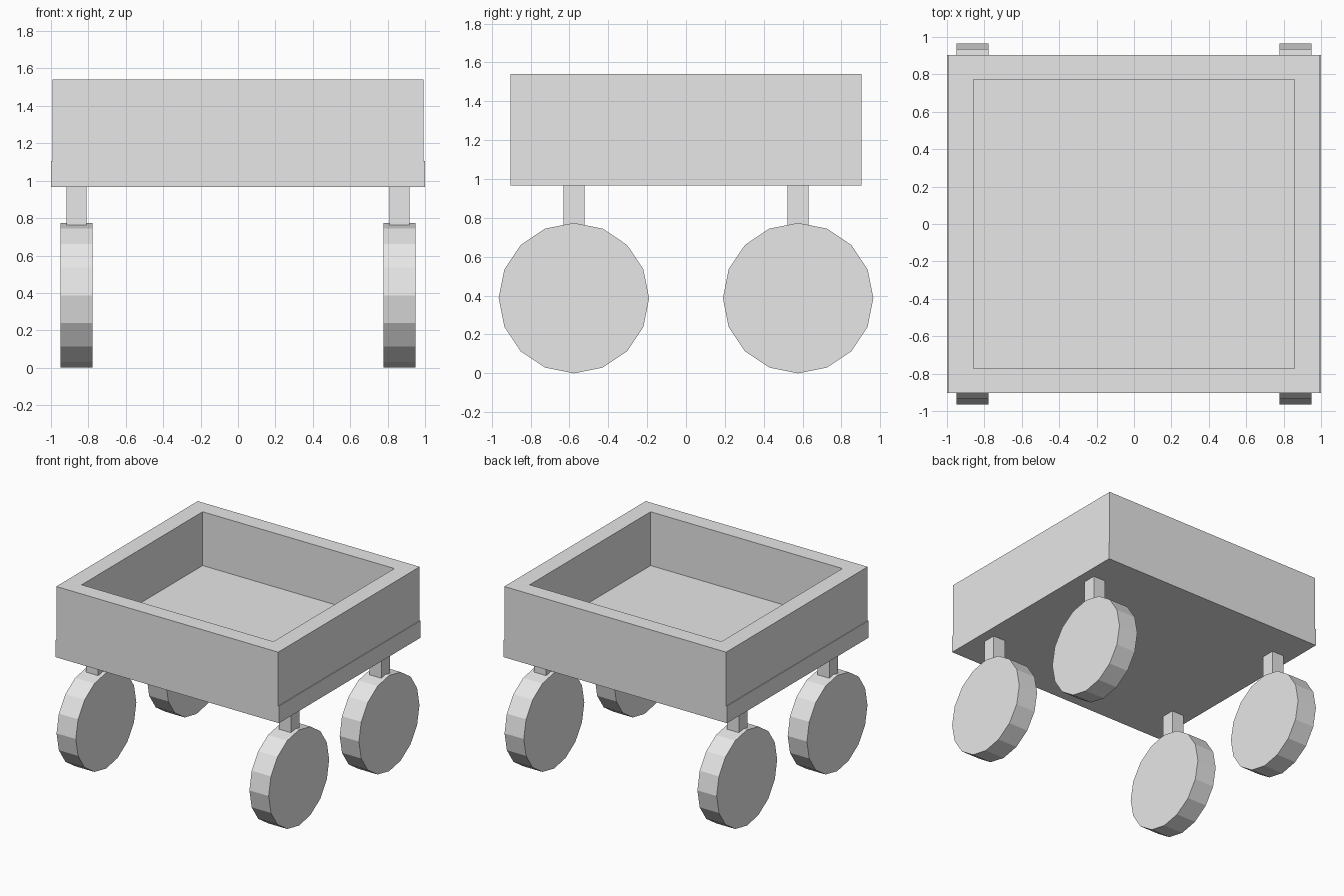
import bpy
import bmesh
import math
from mathutils import Matrix, Vector

if "Cube" in bpy.data.objects:
    bpy.data.objects.remove(bpy.data.objects["Cube"], do_unlink=True)

grey = bpy.data.materials.new("light grey")
grey.use_nodes = True
grey.diffuse_color = (0.8, 0.8, 0.8, 1)
grey.node_tree.nodes["Principled BSDF"].inputs["Base Color"].default_value = (0.8, 0.8, 0.8, 1)


def finish(bm, name):
    """Turn a bmesh into a named, flat-shaded object."""
    bmesh.ops.recalc_face_normals(bm, faces=bm.faces)
    mesh = bpy.data.meshes.new(name)
    bm.to_mesh(mesh)
    bm.free()
    mesh.materials.append(grey)
    obj = bpy.data.objects.new(name, mesh)
    bpy.context.collection.objects.link(obj)
    return obj


def box(name, half_x, half_y, low, high, x=0, y=0):
    bm = bmesh.new()
    place = Matrix.Translation((x, y, (low + high) / 2))
    size = Matrix.Diagonal((2 * half_x, 2 * half_y, high - low, 1))
    bmesh.ops.create_cube(bm, size=1, matrix=place @ size)
    return finish(bm, name)


def rim(name, outer, inner, low, high):
    """Rectangular wall ring with mitred corners, open above and below."""
    bm = bmesh.new()
    signs = [(-1, -1), (1, -1), (1, 1), (-1, 1)]
    section = [(outer, low), (outer, high), (inner, high), (inner, low)]
    loops = [[bm.verts.new((sx * half[0], sy * half[1], z)) for sx, sy in signs]
             for half, z in section]
    for k in range(4):
        a, b = loops[k], loops[(k + 1) % 4]
        for i in range(4):
            j = (i + 1) % 4
            bm.faces.new((a[i], a[j], b[j], b[i]))
    return finish(bm, name)


def wheel(name, x, y, radius, width):
    bm = bmesh.new()
    place = Matrix.Translation(Vector((x, y, radius)))
    bmesh.ops.create_cone(bm, cap_ends=True, segments=16, radius1=radius, radius2=radius,
                          depth=width, matrix=place @ Matrix.Rotation(math.pi / 2, 4, "Y"))
    return finish(bm, name)


# Cart body: floor slab slightly wider than the walls above it
FLOOR, DECK, TOP = 0.967, 1.105, 1.54
box("floor_slab", 0.999, 0.904, FLOOR, DECK)
rim("side_walls", (0.993, 0.904), (0.858, 0.773), DECK, TOP)

# Four wheels, each hanging from a square leg
for x_side, x_name in ((1, "left"), (-1, "right")):
    for y_side, y_name in ((-1, "front"), (1, "back")):
        x, y = 0.863 * x_side, 0.577 * y_side
        box(f"{y_name}_{x_name}_leg", 0.054, 0.054, 0.74, FLOOR, x, y)
        wheel(f"{y_name}_{x_name}_wheel", x, y, 0.387, 0.172)
